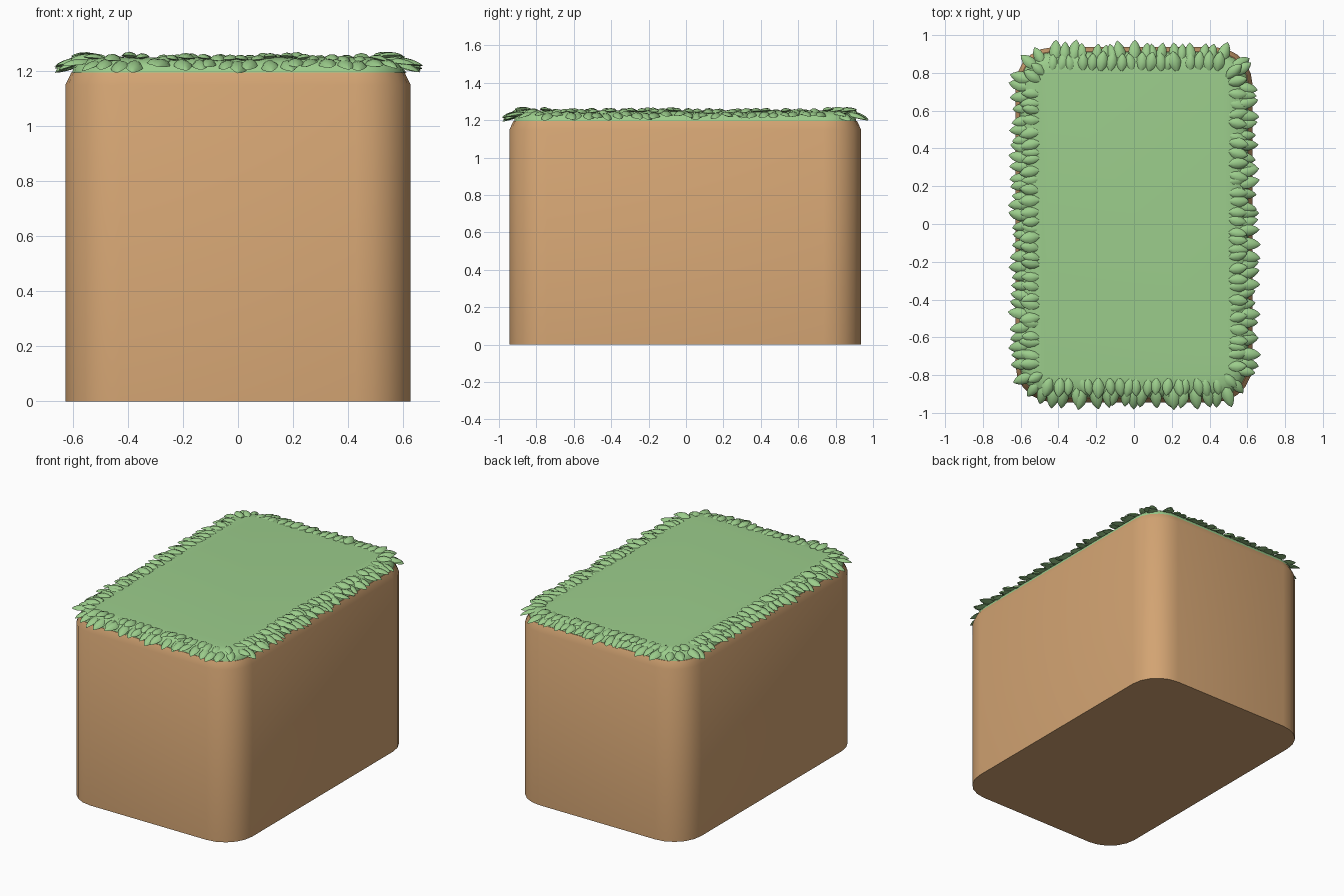
import bpy, math, random
from mathutils import Vector, Matrix

if "Cube" in bpy.data.objects:
    bpy.data.objects.remove(bpy.data.objects["Cube"])

random.seed(4)
HX, HY, R, CY = 0.628, 0.94, 0.2, -0.004


def material(name, color):
    m = bpy.data.materials.new(name)
    m.diffuse_color = (*color, 1)
    m.use_nodes = True
    m.node_tree.nodes["Principled BSDF"].inputs["Base Color"].default_value = m.diffuse_color
    return m


brown = material("soil", (0.65, 0.37, 0.17))
green = material("grass", (0.33, 0.61, 0.26))


def make_object(name, verts, faces, mat, angle):
    me = bpy.data.meshes.new(name)
    me.from_pydata(verts, [], faces)
    me.materials.append(mat)
    ob = bpy.data.objects.new(name, me)
    bpy.context.collection.objects.link(ob)
    bpy.ops.object.select_all(action='DESELECT')
    ob.select_set(True)
    bpy.context.view_layer.objects.active = ob
    bpy.ops.object.shade_smooth_by_angle(angle=math.radians(angle))
    return ob


def outline(inset, z, seg=5):
    """Rounded rectangle, counter-clockwise."""
    hx, hy, r = HX - inset, HY - inset, max(R - inset, 0.05)
    pts = []
    for k, (sx, sy) in enumerate([(1, 1), (-1, 1), (-1, -1), (1, -1)]):
        for i in range(seg + 1):
            a = math.pi / 2 * (k + i / seg)
            pts.append(Vector((sx * (hx - r) + r * math.cos(a),
                               sy * (hy - r) + r * math.sin(a) + CY, z)))
    return pts


def loft(name, levels, mat):
    verts, faces = [], []
    for inset, z in levels:
        ring = outline(inset, z)
        n = len(ring)
        verts += ring
    for k in range(len(levels) - 1):
        for i in range(n):
            j = (i + 1) % n
            faces.append((k * n + i, k * n + j, (k + 1) * n + j, (k + 1) * n + i))
    faces.append(tuple(reversed(range(n))))
    faces.append(tuple(range((len(levels) - 1) * n, len(levels) * n)))
    return make_object(name, verts, faces, mat, 40)


# Soil block and the grass cap on it
loft("soil_block", [(0, 0), (0, 1.15), (0.022, 1.195)], brown)
loft("grass_cap", [(0.024, 1.188), (0.03, 1.215), (0.055, 1.237),
                   (0.09, 1.247), (0.13, 1.25)], green)

# Leaf cross-sections: position along length, half width, height
LEAF = [(0.0, 0.3, 0.3), (0.2, 0.8, 0.8), (0.45, 1.0, 1.0),
        (0.7, 0.8, 0.8), (0.88, 0.42, 0.45)]


def add_leaf(verts, faces, mtx, length, width, height):
    base = len(verts)
    for t, w, h in LEAF:
        for u, v in [(-1, 0), (-0.6, 0.7), (0, 1), (0.6, 0.7), (1, 0), (0, -0.35)]:
            verts.append(mtx @ Vector((t * length, u * w * width / 2, v * h * height)))
    verts.append(mtx @ Vector((length, 0, 0)))
    tip, n = len(verts) - 1, 6
    for k in range(len(LEAF) - 1):
        for i in range(n):
            a, b = base + k * n + i, base + k * n + (i + 1) % n
            faces.append((a, a + n, b + n, b))
    last = base + (len(LEAF) - 1) * n
    for i in range(n):
        faces.append((last + i, tip, last + (i + 1) % n))
    faces.append(tuple(base + i for i in range(n)))


def leaf_row(name, inset, z, count, pitch, length):
    """Leaves spread evenly along the rim, pointing outward."""
    pts = outline(inset, z, 12)
    segs = [(p, pts[(i + 1) % len(pts)]) for i, p in enumerate(pts)]
    total = sum((b - a).length for a, b in segs)
    verts, faces = [], []
    for c in range(count):
        d = (c + random.uniform(-0.25, 0.25)) % count * total / count
        for a, b in segs:
            if d <= (b - a).length:
                break
            d -= (b - a).length
        t = (b - a).normalized()
        yaw = math.atan2(-t.x, t.y) + random.uniform(-0.25, 0.25)
        pos = a + t * d + Vector((0, 0, random.uniform(-0.004, 0.004)))
        mtx = (Matrix.Translation(pos) @ Matrix.Rotation(yaw, 4, 'Z')
               @ Matrix.Rotation(pitch + random.uniform(-0.12, 0.12), 4, 'Y')
               @ Matrix.Rotation(random.uniform(-0.25, 0.25), 4, 'X'))
        s = random.uniform(0.88, 1.12)
        add_leaf(verts, faces, mtx, length * s, 0.06 * s, 0.017 * s)
    make_object(name, verts, faces, green, 60)


# Two overlapping rows of leaves around the rim
leaf_row("outer_leaves", 0.075, 1.235, 104, 0.24, 0.108)
leaf_row("inner_leaves", 0.125, 1.246, 100, 0.02, 0.098)
